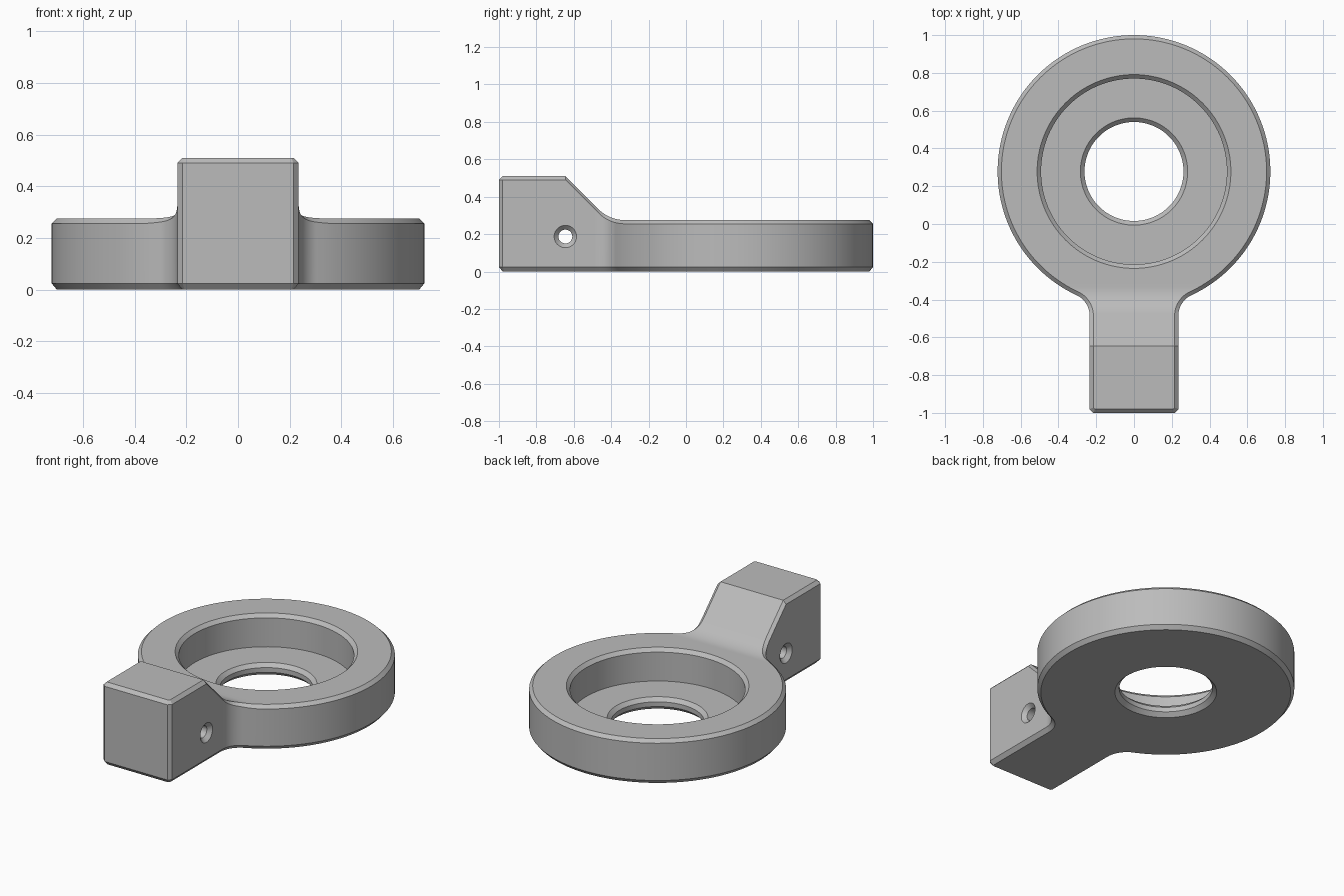
import bpy, bmesh, math
from mathutils import Matrix, Vector

if "Cube" in bpy.data.objects:
    bpy.data.objects.remove(bpy.data.objects["Cube"])

CY, RING, NECK, FILLET, EDGE = 0.278, 0.722, 0.235, 0.12, 0.02
TOP, RING_TOP, SLOPE_Y, BLEND = 0.51, 0.275, -0.645, 0.2

steel = bpy.data.materials.new("plain grey")
steel.use_nodes = True
GREY = (0.5, 0.5, 0.5, 1)
steel.diffuse_color = GREY
steel.node_tree.nodes["Principled BSDF"].inputs["Base Color"].default_value = GREY

# Height of the upper surface: block, 45 degree slope, blend arc, flat ring
foot = SLOPE_Y + TOP - RING_TOP
reach = BLEND * math.tan(math.pi / 8)
arc_end = foot + reach
arc_start = foot - reach * math.cos(math.pi / 4)


def height(y):
    if y <= SLOPE_Y:
        return TOP
    if y <= arc_start:
        return TOP - (y - SLOPE_Y)
    if y < arc_end:
        return RING_TOP + BLEND - math.sqrt(BLEND ** 2 - (arc_end - y) ** 2)
    return RING_TOP


def half_outline(c):
    """Right half of the plan outline, moved inward by c."""
    w, r, big = NECK - c, FILLET + c, RING - c
    cut = EDGE - c * (2 - math.sqrt(2))
    fx = NECK + FILLET
    fy = CY - math.sqrt((RING + FILLET) ** 2 - fx ** 2)
    join = math.atan2(CY - fy, -fx)
    pts = [(w - cut, c - 1), (w, c - 1 + cut), (w, SLOPE_Y), (w, arc_start)]
    for i in range(15):
        a = math.pi + (join - math.pi) * i / 14
        pts.append((fx + r * math.cos(a), fy + r * math.sin(a)))
    start = join - math.pi
    for i in range(1, 81):
        a = start + (math.pi / 2 - start) * i / 80
        pts.append((big * math.cos(a), CY + big * math.sin(a)))
    pts[-1] = (0, CY + big)
    return pts


def finish(obj, bm):
    bmesh.ops.recalc_face_normals(bm, faces=bm.faces)
    bm.to_mesh(obj.data)
    bm.free()


def new_object(name):
    obj = bpy.data.objects.new(name, bpy.data.meshes.new(name))
    bpy.context.collection.objects.link(obj)
    obj.data.materials.append(steel)
    return obj


# Ring and block body with chamfered edges
body = new_object("ring_bracket")
bm = bmesh.new()
levels = [(EDGE, lambda y: 0), (0, lambda y: EDGE * 1.2),
          (0, lambda y: height(y) - EDGE), (EDGE, height)]
loops = []
for inset, level in levels:
    half = half_outline(inset)
    full = half + [(-x, y) for x, y in reversed(half[:-1])]
    loops.append([bm.verts.new((x, y, level(y))) for x, y in full])
count = len(loops[0])
for low, high in zip(loops, loops[1:]):
    for i in range(count):
        j = (i + 1) % count
        bm.faces.new((low[i], low[j], high[j], high[i]))
bm.faces.new(loops[0])
cap = loops[-1]
for i in range(count // 2):
    quad = [cap[i], cap[i + 1], cap[count - 2 - i], cap[count - 1 - i]]
    bm.faces.new(list(dict.fromkeys(quad)))
finish(body, bm)


def cut_round(name, profile, matrix, steps):
    """Turn a (radius, height) profile into a solid and cut it from the body."""
    cutter = new_object(name)
    bm = bmesh.new()
    rings = []
    for r, z in profile:
        rings.append([bm.verts.new(matrix @ Vector((
            r * math.cos(math.tau * i / steps),
            r * math.sin(math.tau * i / steps), z))) for i in range(steps)])
    for a, b in zip(rings, rings[1:]):
        for i in range(steps):
            j = (i + 1) % steps
            bm.faces.new((a[i], a[j], b[j], b[i]))
    bm.faces.new(rings[0])
    bm.faces.new(rings[-1])
    finish(cutter, bm)
    mod = body.modifiers.new(name, 'BOOLEAN')
    mod.operation, mod.solver, mod.object = 'DIFFERENCE', 'EXACT', cutter
    bpy.context.view_layer.objects.active = body
    bpy.ops.object.modifier_apply(modifier=name)
    bpy.data.objects.remove(cutter)


# Stepped pocket and bore
bore, pocket, floor = 0.262, 0.492, 0.075
cut_round("pocket", [
    (bore + 0.044, -0.02), (bore, 0.024), (bore, floor - 0.022),
    (bore + 0.022, floor), (pocket, floor), (pocket, RING_TOP - 0.021),
    (pocket + 0.041, RING_TOP + 0.02)], Matrix.Translation((0, CY, 0)), 128)

# Countersunk cross hole
pin, sink = 0.037, 0.023
cut_round("cross_hole", [
    (pin + 2 * sink, -NECK - sink), (pin, sink - NECK),
    (pin, NECK - sink), (pin + 2 * sink, NECK + sink)],
    Matrix.Translation((0, -0.645, 0.187)) @ Matrix.Rotation(math.pi / 2, 4, 'Y'), 40)

# Smooth round walls, keep chamfers crisp
bpy.ops.object.select_all(action='DESELECT')
body.select_set(True)
bpy.context.view_layer.objects.active = body
bpy.ops.object.shade_smooth_by_angle(angle=math.radians(25))
